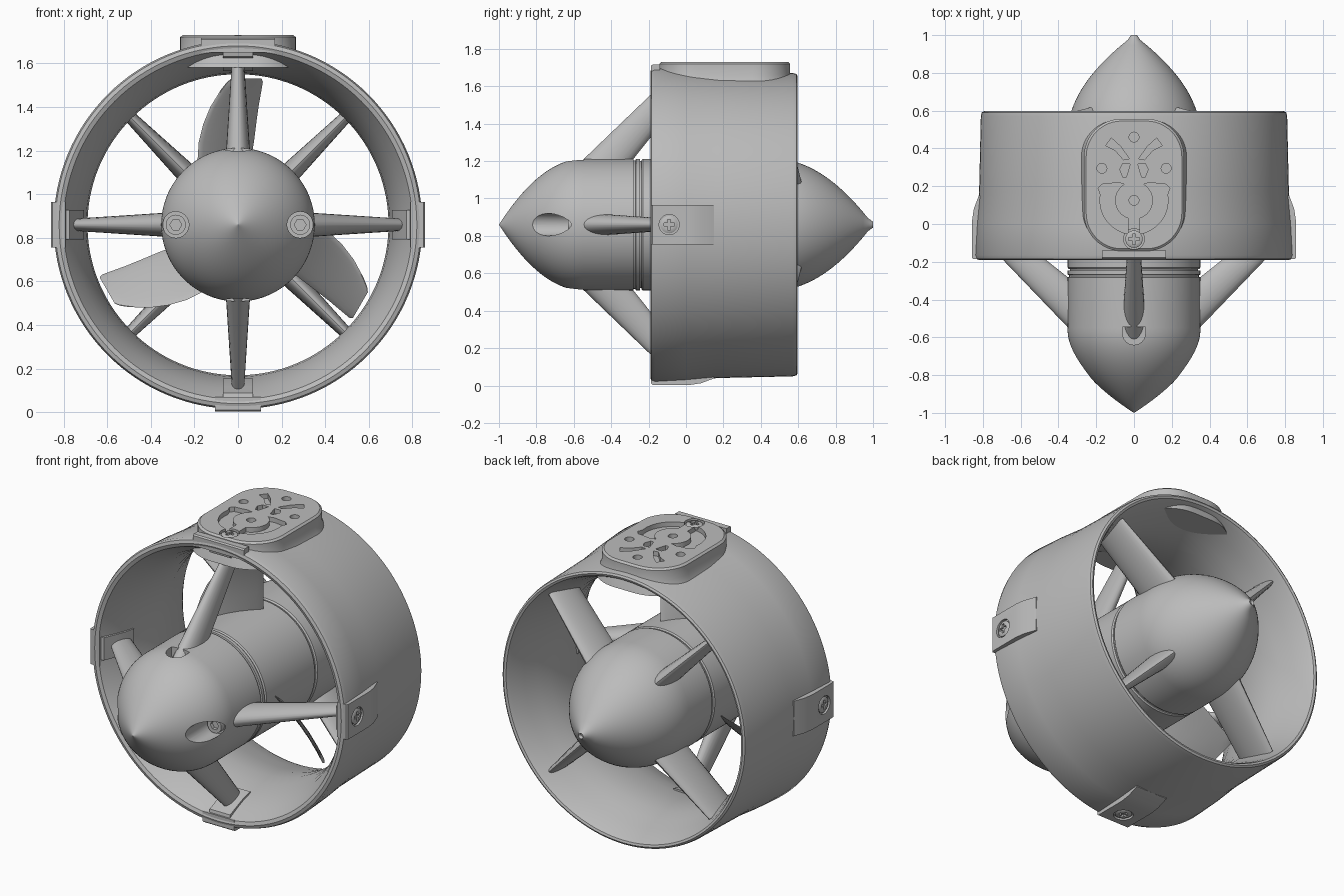
import bpy, bmesh, math
from mathutils import Matrix, Vector

cube = bpy.data.objects.get("Cube")
if cube:
    bpy.data.objects.remove(cube)

AXIS = Vector((0, 0, 0.86))
HUB = 0.352
parts = []

grey = bpy.data.materials.new("plain_grey")
grey.use_nodes = True
grey.diffuse_color = (0.5, 0.5, 0.5, 1)
grey.node_tree.nodes["Principled BSDF"].inputs["Base Color"].default_value = (0.5, 0.5, 0.5, 1)


def finish(name, bm):
    bmesh.ops.remove_doubles(bm, verts=bm.verts, dist=1e-5)
    bmesh.ops.recalc_face_normals(bm, faces=bm.faces)
    mesh = bpy.data.meshes.new(name)
    bm.to_mesh(mesh)
    bm.free()
    mesh.materials.append(grey)
    obj = bpy.data.objects.new(name, mesh)
    bpy.context.collection.objects.link(obj)
    parts.append(obj)
    return obj


def loft(name, sections, angle=0, caps=True, closed=False):
    """Skin rings of (across, along axis, outward) points, turned about the axis."""
    turn = Matrix.Rotation(math.radians(angle), 3, 'Y')
    bm = bmesh.new()
    rings = [[bm.verts.new(AXIS + turn @ Vector(p)) for p in s] for s in sections]
    n = len(rings[0])
    pairs = list(zip(rings, rings[1:])) + ([(rings[-1], rings[0])] if closed else [])
    for a, b in pairs:
        for i in range(n):
            j = (i + 1) % n
            bm.faces.new((a[i], a[j], b[j], b[i]))
    if caps:
        bm.faces.new(rings[0])
        bm.faces.new(rings[-1])
    return finish(name, bm)


def arc(cx, cy, r, a0, a1, n):
    return [(cx + r * math.cos(math.radians(a0 + (a1 - a0) * i / n)),
             cy + r * math.sin(math.radians(a0 + (a1 - a0) * i / n))) for i in range(n + 1)]


def circle(cx, cy, r, n=32):
    return arc(cx, cy, r, 0, 360, n)[:-1]


def lathe(name, profile, closed=False):
    rings = [[(x, y, z) for x, z in circle(0, 0, max(r, 1e-4), 128)] for r, y in profile]
    return loft(name, rings, caps=not closed, closed=closed)


def column(name, outline, r0, r1, angle=0):
    return loft(name, [[(x, y, r) for x, y in outline] for r in (r0, r1)], angle)


def prism(name, profile, half, angle=0):
    return loft(name, [[(t, y, r) for y, r in profile] for t in (-half, half)], angle)


def rod(name, x, rad, y0, y1, n=32):
    return loft(name, [[(px, y, pz) for px, pz in circle(x, 0, rad, n)] for y in (y0, y1)])


def cut(obj, *cutters):
    for c in cutters:
        m = obj.modifiers.new("cut", 'BOOLEAN')
        m.object, m.operation, m.solver = c, 'DIFFERENCE', 'EXACT'
        bpy.context.view_layer.update()
        dg = bpy.context.evaluated_depsgraph_get()
        mesh = bpy.data.meshes.new_from_object(obj.evaluated_get(dg))
        obj.modifiers.clear()
        obj.data = mesh
        parts.remove(c)
        bpy.data.objects.remove(c)


def bar(cx, cy, a, b):
    return [(cx - a, cy - b), (cx + a, cy - b), (cx + a, cy + b), (cx - a, cy + b)]


def cross_screw(name, y, top, angle):
    rings = [(0.046, top - 0.03), (0.046, top - 0.006), (0.036, top)]
    head = loft(name, [[(px, py, r) for px, py in circle(0, y, rad)] for rad, r in rings], angle)
    cut(head, *[column("slot", bar(0, y, a, b), top - 0.012, top + 0.02, angle)
                for a, b in ((0.028, 0.008), (0.008, 0.028))])


# Duct ring: flared intake, narrow throat, widening outlet
lathe("duct", [
    (0.82, 0.17), (0.836, 0.0), (0.845, -0.165), (0.838, -0.184), (0.82, -0.19), (0.80, -0.182),
    (0.782, -0.15), (0.758, -0.1), (0.735, -0.045), (0.712, 0.04), (0.697, 0.13), (0.69, 0.22),
    (0.697, 0.31), (0.715, 0.39), (0.74, 0.48), (0.77, 0.57), (0.782, 0.592), (0.795, 0.597),
    (0.806, 0.59), (0.811, 0.57)], closed=True)

# Nose with grooved rear edge
steps = [i / 20 for i in range(21)]
nose = lathe("nose", [(HUB * (1 - u * u), -0.55 - 0.45 * u) for u in reversed(steps)]
             + [(HUB, -0.282), (0.343, -0.28), (0.343, -0.27), (HUB, -0.268), (HUB, -0.247)])
for s in (-1, 1):
    # Front screw pockets
    cut(nose, rod("pocket", s * 0.285, 0.06, -1.05, -0.6))
    bolt = rod("nose_bolt_left" if s > 0 else "nose_bolt_right", s * 0.285, 0.046, -0.632, -0.59)
    cut(bolt, rod("hex", s * 0.285, 0.027, -0.7, -0.612, 6))
    # Upper and lower vents
    vent = [(0.06, -0.545), (-0.06, -0.545)] + arc(0, -0.58, 0.06, 180, 360, 12)
    cut(nose, column("vent", vent, 0.29, 0.5, 90 - 90 * s))
cut(nose, column("drain", bar(0, -0.57, 0.018, 0.028), -0.5, 0.5))

# Rotor hub, inner core and tail cone
lathe("core", [(0.34, -0.3), (0.34, 0.3)])
lathe("rotor_hub", [(0.345, -0.238), (HUB, -0.23), (HUB, 0.228), (0.345, 0.235)])
lathe("tail_cone", [(0.345, 0.246), (HUB, 0.254)]
      + [(max(HUB * (1 - u * u), 0.016), 0.47 + 0.53 * u) for u in steps] + [(0.008, 0.985)])


def strut(name, ends, angle):
    rings = []
    for r, front, back, half in ends:
        mid, chord = (front + back) / 2, (back - front) / 2
        rings.append([(half * x, mid + chord * y, r) for x, y in circle(0, 0, 1, 24)])
    loft(name, rings, angle)


pad = [(-0.186, 0.79), (-0.186, 0.85), (-0.178, 0.857), (0.02, 0.857),
       (0.08, 0.848), (0.15, 0.822), (0.15, 0.78)]
clip = [(-0.178, 0.80), (-0.172, 0.772), (-0.1, 0.742), (-0.045, 0.72),
        (0.02, 0.705), (0.02, 0.76), (-0.1, 0.80)]
for k, side in enumerate(("top", "left", "bottom", "right")):
    a = 90 * k
    # Forward struts with their clips, and rear vanes between them
    strut("front_strut_" + side, [(0.29, -0.61, -0.33, 0.058), (0.78, -0.1, 0.06, 0.026)], a)
    prism("strut_clip_" + side, clip, 0.068, a)
    strut("rear_vane_%d" % (k + 1), [(0.31, 0.35, 0.62, 0.05), (0.755, 0.30, 0.54, 0.025)], a + 45)
    # Screw pads
    if side != "top":
        p = prism("screw_pad_" + side, pad, 0.105, a)
        cut(p, column("recess", circle(0, -0.09, 0.054), 0.844, 0.9, a))
        cross_screw("pad_screw_" + side, -0.09, 0.857, a)
prism("mount_front_lip", [(-0.186, 0.79), (-0.186, 0.85), (-0.178, 0.857), (-0.14, 0.857), (-0.14, 0.79)], 0.17)

# Three pitched rotor blades: (radius, left edge, right edge, half depth)
blade = [(0.30, -0.185, 0.06, 0.15), (0.38, -0.18, 0.073, 0.14), (0.46, -0.16, 0.083, 0.125),
         (0.54, -0.127, 0.094, 0.11), (0.62, -0.078, 0.108, 0.09), (0.655, -0.05, 0.114, 0.08),
         (0.67, -0.03, 0.108, 0.065)]
for k in range(3):
    rings = []
    for r, x0, x1, d in blade:
        rings.append([((x0 + x1) / 2 + (x1 - x0) / 2 * u, d * u + 0.014 * v, r)
                      for u, v in circle(0, 0, 1, 20)])
    loft("rotor_blade_%d" % (k + 1), rings, 120 * k)


# Mounting plate on top
def plate_outline(grow):
    x, y, r = 0.065, 0.15, 0.2 + grow
    pts = []
    for i, (sx, sy) in enumerate(((1, 1), (-1, 1), (-1, -1), (1, -1))):
        pts += arc(sx * x, 0.207 + sy * y, r, 90 * i, 90 * i + 90, 12)
    return pts


plate = loft("mount_plate", [[(x, y, r) for x, y in plate_outline(g)] for g, r in
                             ((0.03, 0.72), (0.012, 0.77), (0, 0.80), (0, 0.86), (-0.012, 0.87))])
holes = [circle(0, 0.46, 0.026), circle(0, 0.125, 0.026)]
for s in (-1, 1):
    holes.append(circle(s * 0.17, 0.295, 0.026))
    curve = (arc(0, 0.125, 0.18, 170, 260, 14) + arc(0, 0.125, 0.1, 252, 120, 18)
             + [(-0.09, 0.22), (-0.12, 0.215), (-0.17, 0.21), (-0.19, 0.19)])
    holes.append([(-s * x, y) for x, y in curve])
    holes.append([(s * x, y) for x, y in
                  ((0.025, 0.345), (0.055, 0.34), (0.10, 0.39), (0.15, 0.415), (0.12, 0.455), (0.07, 0.41))])
    holes.append([(s * x, y) for x, y in
                  ((0.02, 0.318), (0.06, 0.32), (0.075, 0.29), (0.06, 0.25), (0.04, 0.25))])
cut(plate, *[column("hole", h, 0.842, 0.95) for h in holes])
cut(plate, column("recess", circle(0, -0.08, 0.055), 0.853, 0.95))
cross_screw("plate_screw", -0.08, 0.868, 0)

# Smooth shading with crisp edges
for obj in parts:
    obj.data.shade_smooth()
    obj.data.set_sharp_from_angle(angle=math.radians(32))
